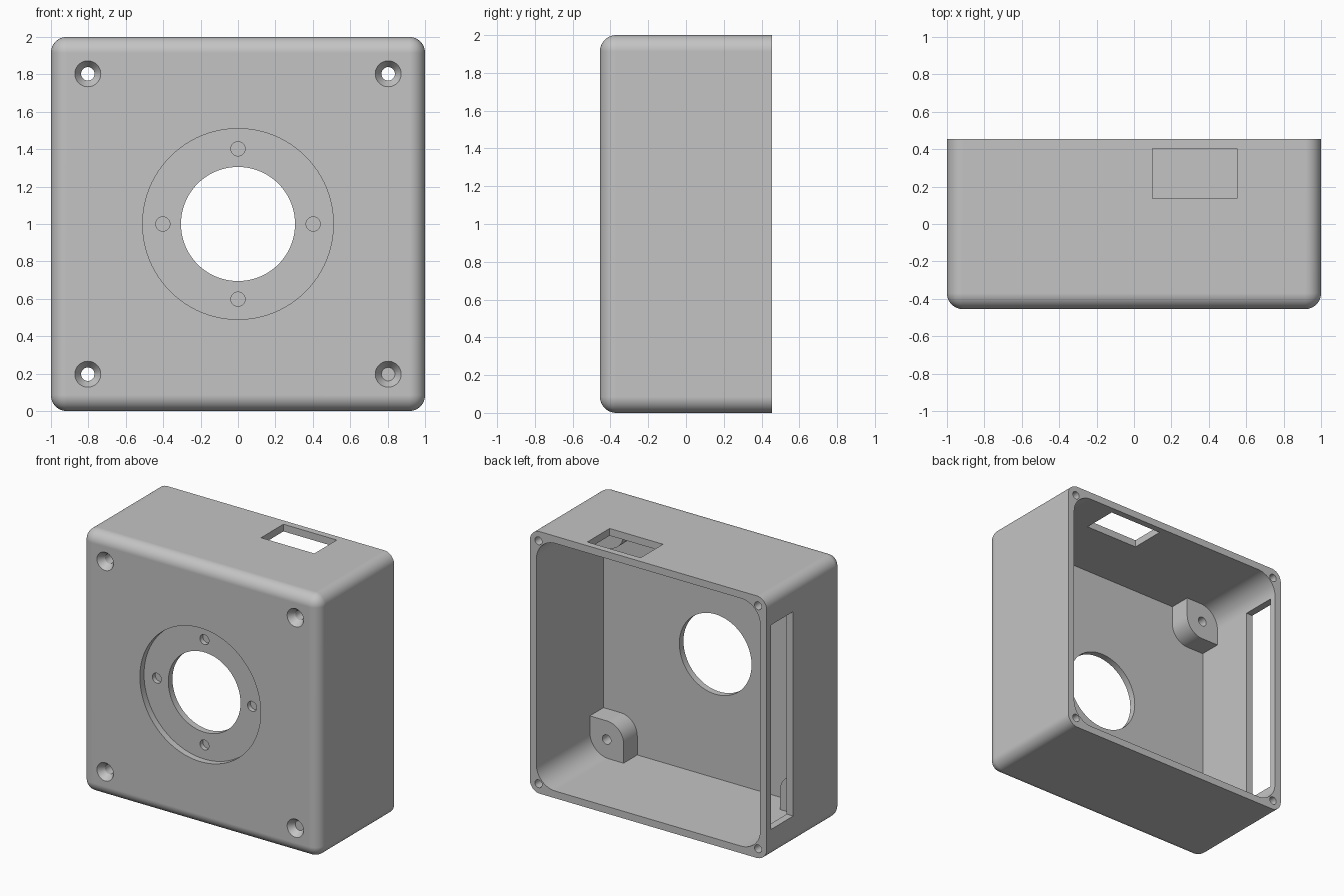
import bpy, bmesh, math
from mathutils import Matrix, Vector

if "Cube" in bpy.data.objects:
    bpy.data.objects.remove(bpy.data.objects["Cube"], do_unlink=True)

FRONT, BACK = -0.455, 0.455
FLOOR = FRONT + 0.10        # inner face of the front wall
SEAT = FRONT + 0.05         # bottom of the round recess
INNER = 0.945               # half width of the cavity
BOSS_TOP = -0.19

grey = bpy.data.materials.new("light grey plastic")
grey.use_nodes = True
colour = (0.55, 0.55, 0.55, 1)
grey.diffuse_color = colour
grey.node_tree.nodes["Principled BSDF"].inputs["Base Color"].default_value = colour


def to_object(name, bm):
    bmesh.ops.recalc_face_normals(bm, faces=bm.faces)
    mesh = bpy.data.meshes.new(name)
    bm.to_mesh(mesh)
    bm.free()
    obj = bpy.data.objects.new(name, mesh)
    bpy.context.collection.objects.link(obj)
    return obj


def box(name, low, high, rounded=None, radius=0.0, segments=10):
    """Box between two corners; edges picked by the rule 'rounded' are filleted."""
    low, high = Vector(low), Vector(high)
    bm = bmesh.new()
    bmesh.ops.create_cube(bm, size=1)
    bmesh.ops.scale(bm, vec=high - low, verts=bm.verts)
    bmesh.ops.translate(bm, vec=(low + high) / 2, verts=bm.verts)
    if rounded:
        edges = [e for e in bm.edges if rounded(e.verts[0].co, e.verts[1].co)]
        bmesh.ops.bevel(bm, geom=edges, offset=radius, segments=segments,
                        profile=0.5, affect='EDGES')
    return to_object(name, bm)


def cylinder(name, x, z, y0, y1, r0, r1=None, sides=48):
    """Round solid along y, from radius r0 at y0 to r1 at y1."""
    bm = bmesh.new()
    bmesh.ops.create_cone(bm, cap_ends=True, segments=sides, radius1=r0,
                          radius2=r0 if r1 is None else r1, depth=y1 - y0)
    bmesh.ops.transform(bm, matrix=Matrix.Translation((x, (y0 + y1) / 2, z))
                        @ Matrix.Rotation(-math.pi / 2, 4, 'X'), verts=bm.verts)
    return to_object(name, bm)


def combine(target, tool, operation='DIFFERENCE'):
    mod = target.modifiers.new(tool.name, 'BOOLEAN')
    mod.operation = operation
    mod.solver = 'EXACT'
    mod.object = tool
    bpy.context.view_layer.objects.active = target
    bpy.ops.object.modifier_apply(modifier=mod.name)
    bpy.data.objects.remove(tool, do_unlink=True)


def along_y(a, b):
    return abs(a.y - b.y) > 0.1


def front_or_along_y(a, b):
    return along_y(a, b) or max(a.y, b.y) < 0


# Outer shell with filleted corners and front edges
case = box("enclosure", (-1, FRONT, 0), (1, BACK, 2), front_or_along_y, 0.085)

# Hollow, open at the back
combine(case, box("cavity", (-INNER, FLOOR, 1 - INNER), (INNER, BACK + 0.1, 1 + INNER),
                  along_y, 0.16, 12))

corners = [(sx, sz) for sx in (-1, 1) for sz in (-1, 1)]

# Screw bosses in the four inner corners, free corner rounded
for sx, sz in corners:
    xs = sorted((0.66 * sx, 0.965 * sx))
    zs = sorted((1 + 0.66 * sz, 1 + 0.965 * sz))

    def free_corner(a, b):
        return along_y(a, b) and abs(a.x) < 0.7 and abs(a.z - 1) < 0.7
    boss = box("boss", (xs[0], FLOOR - 0.03, zs[0]), (xs[1], BOSS_TOP, zs[1]),
               free_corner, 0.14)
    combine(case, boss, 'UNION')

# Countersunk through holes and blind rim holes
for sx, sz in corners:
    x, z = 0.803 * sx, 1 + 0.803 * sz
    combine(case, cylinder("screw_hole", x, z, FRONT - 0.1, BOSS_TOP + 0.1, 0.036))
    combine(case, cylinder("countersink", x, z, FRONT - 0.001, FRONT + 0.05, 0.07, 0.036))
    combine(case, cylinder("rim_hole", 0.927 * sx, 1 + 0.927 * sz, BACK - 0.25,
                           BACK + 0.1, 0.03, sides=32))

# Round recess, central opening and four blind pin holes
combine(case, cylinder("recess", 0, 1, FRONT - 0.1, SEAT, 0.51, sides=96))
combine(case, cylinder("opening", 0, 1, FRONT - 0.1, FLOOR + 0.1, 0.305, sides=96))
for i in range(4):
    angle = i * math.pi / 2
    combine(case, cylinder("pin_hole", 0.402 * math.cos(angle), 1 + 0.402 * math.sin(angle),
                           FRONT - 0.1, SEAT + 0.035, 0.038, sides=32))

# Window in the top wall and long slot in the right wall
combine(case, box("top_window", (0.1, 0.135, 1.8), (0.55, 0.405, 2.1)))
combine(case, box("side_slot", (-1.1, 0.135, 0.22), (-0.9, 0.405, 1.78)))

case.data.materials.clear()
case.data.materials.append(grey)

# Smooth fillets, crisp edges
bpy.ops.object.select_all(action='DESELECT')
case.select_set(True)
bpy.context.view_layer.objects.active = case
bpy.ops.object.shade_smooth_by_angle(angle=math.radians(30))
weighted = case.modifiers.new("even_shading", 'WEIGHTED_NORMAL')
weighted.keep_sharp = True
